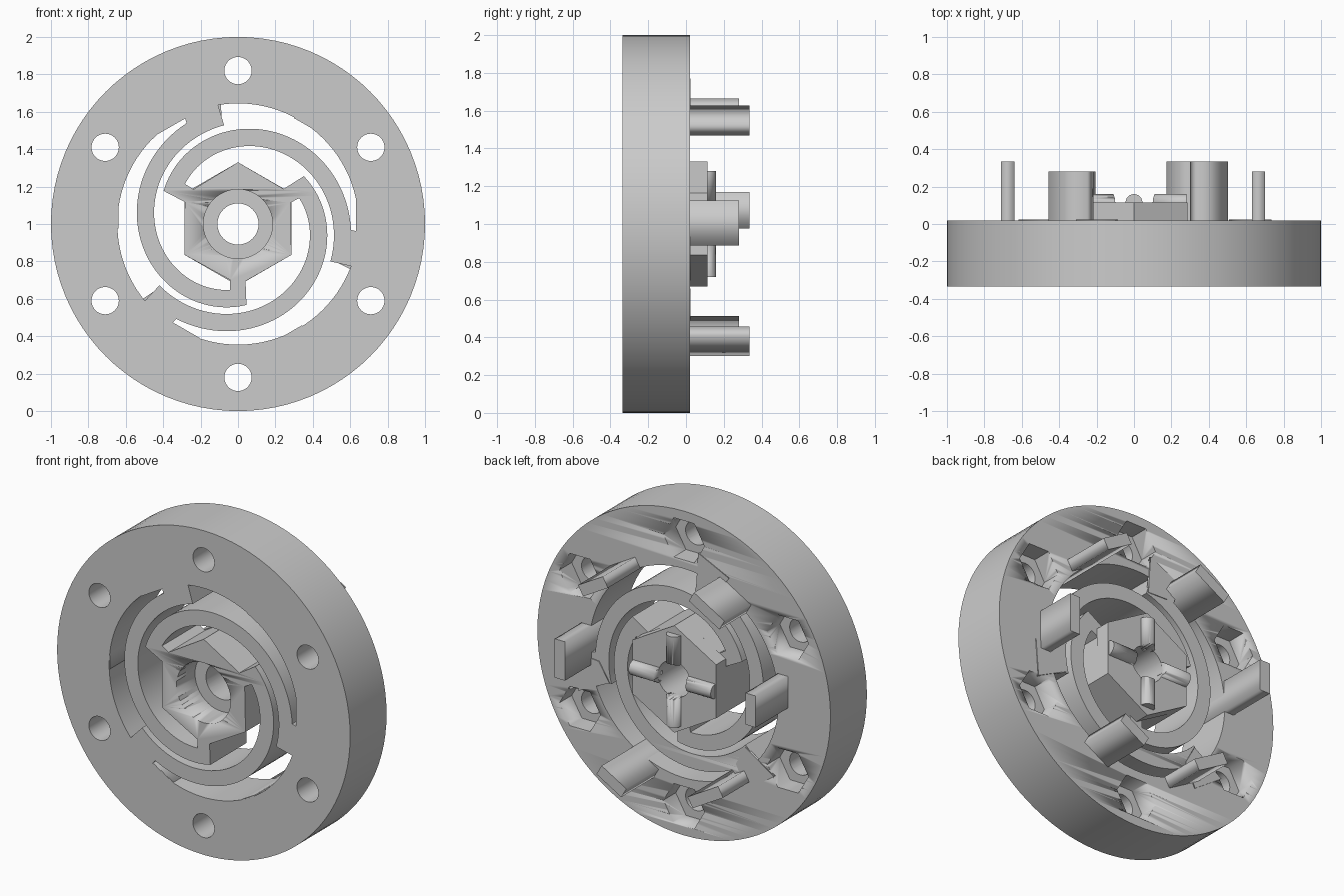
import bpy, bmesh
from math import pi, sin, cos, radians
from mathutils import Matrix

if "Cube" in bpy.data.objects:
    bpy.data.objects.remove(bpy.data.objects["Cube"])

FRONT, BACK = -0.335, 0.02


def pol(r, deg):
    return (r * cos(radians(deg)), r * sin(radians(deg)))


def ring(r, n, cx=0, cz=0, off=0):
    return [(cx + r * cos(2 * pi * i / n + off), cz + r * sin(2 * pi * i / n + off)) for i in range(n)]


def turn(pts, deg):
    c, s = cos(radians(deg)), sin(radians(deg))
    return [(x * c - z * s, x * s + z * c) for x, z in pts]


def profile(name, loops, y0, y1):
    """Extrude closed x/z outlines (inner loops become holes) from y0 to y1."""
    cu = bpy.data.curves.new(name + "_outline", 'CURVE')
    cu.dimensions, cu.fill_mode = '2D', 'BOTH'
    cu.extrude = (y1 - y0) / 2
    for pts in loops:
        sp = cu.splines.new('POLY')
        sp.points.add(len(pts) - 1)
        for p, (x, z) in zip(sp.points, pts):
            p.co = (x, z, 0, 1)
        sp.use_cyclic_u = True
    tmp = bpy.data.objects.new("outline", cu)
    bpy.context.collection.objects.link(tmp)
    me = bpy.data.meshes.new_from_object(tmp)
    bpy.data.objects.remove(tmp)
    bm = bmesh.new()
    bm.from_mesh(me)
    bmesh.ops.remove_doubles(bm, verts=bm.verts, dist=1e-4)
    bmesh.ops.transform(bm, verts=bm.verts,
                        matrix=Matrix.Translation((0, (y0 + y1) / 2, 1)) @ Matrix.Rotation(pi / 2, 4, 'X'))
    bmesh.ops.recalc_face_normals(bm, faces=bm.faces)
    bm.to_mesh(me)
    bm.free()
    me.name = name
    ob = bpy.data.objects.new(name, me)
    bpy.context.collection.objects.link(ob)
    return ob


def cut(ob, cutter):
    m = ob.modifiers.new("cut", 'BOOLEAN')
    m.operation, m.solver, m.object = 'DIFFERENCE', 'EXACT', cutter
    cutter.hide_render = True
    cutter.hide_set(True)


def smooth(ob):
    bpy.ops.object.select_all(action='DESELECT')
    ob.select_set(True)
    bpy.context.view_layer.objects.active = ob
    bpy.ops.object.shade_smooth_by_angle(angle=radians(20))


# Spiral edges of one flexible arm
def arm_outer(a):
    return 0.435 + 0.00107 * (156 - a)


def arm_inner(a):
    return 0.355 + 0.00108 * (143 - a)


# One spiral slot outline, repeated three times
N = 48
slot = [pol(arm_outer(156 - 159 * i / N), 156 - 159 * i / N) for i in range(N + 1)]
slot += [(0.631, -0.038), (0.631, 0.134)]
slot += [pol(0.645, 13 + 86.5 * i / 24) for i in range(1, 25)]
slot += [pol(arm_inner(a - 120), a) for a in (98 + 165 * i / N for i in range(N + 1))]
slot += [pol(0.302, 262), pol(0.33, 210), pol(0.308, 157.5)]

# Main disc with slots, bolt holes and bore
bolts = [pol(0.82, 30 + 60 * i) for i in range(6)]
loops = [ring(1, 96), ring(0.11, 40)]
loops += [turn(slot, 120 * i) for i in range(3)]
loops += [ring(0.073, 32, x, z) for x, z in bolts]
disc = profile("spiral_arm_disc", loops, FRONT, BACK)

# Hexagonal nut pockets on the back, round counterbore on the front
cut(disc, profile("nut_pocket_cutter", [ring(0.14, 6, x, z) for x, z in bolts], BACK - 0.12, BACK + 0.1))
cut(disc, profile("counterbore_cutter", [ring(0.185, 48)], FRONT - 0.1, FRONT + 0.18))
smooth(disc)

# Hexagonal hub standing out at the back
hub = profile("hex_hub", [ring(0.33, 6, off=pi / 6), ring(0.11, 40)], BACK, 0.115)
smooth(hub)

# Four round ridges in a cross on the hub
bm = bmesh.new()
for i in range(4):
    m = (Matrix.Translation((0, 0.115, 1)) @ Matrix.Rotation(i * pi / 2, 4, 'Y')
         @ Matrix.Translation((0, 0, 0.18)))
    bmesh.ops.create_cone(bm, cap_ends=True, segments=24, radius1=0.045, radius2=0.045, depth=0.2, matrix=m)
me = bpy.data.meshes.new("cross_ridges")
bm.to_mesh(me)
bm.free()
ridges = bpy.data.objects.new("cross_ridges", me)
bpy.context.collection.objects.link(ridges)
cut(ridges, profile("bore_cutter", [ring(0.11, 40)], -0.1, 0.3))
smooth(ridges)


# Upright stop plates around the slots, and thin pads at the arm ends
def rect(x0, x1, z0, z1):
    return [(x0, z0), (x1, z0), (x1, z1), (x0, z1)]


pad = [(-0.10, 0.77), (-0.31, 0.67), (-0.22, 0.54), (-0.085, 0.536)]
for i in range(3):
    profile(f"tall_plate_{i}", [turn(rect(-0.71, -0.64, -0.025, 0.17), 120 * i)], FRONT + 0.002, 0.335)
    profile(f"short_plate_{i}", [turn(rect(0.63, 0.70, -0.115, 0.125), 120 * i)], FRONT + 0.002, 0.28)
    profile(f"arm_end_pad_{i}", [turn(pad, 120 * i)], BACK - 0.01, BACK + 0.005)
